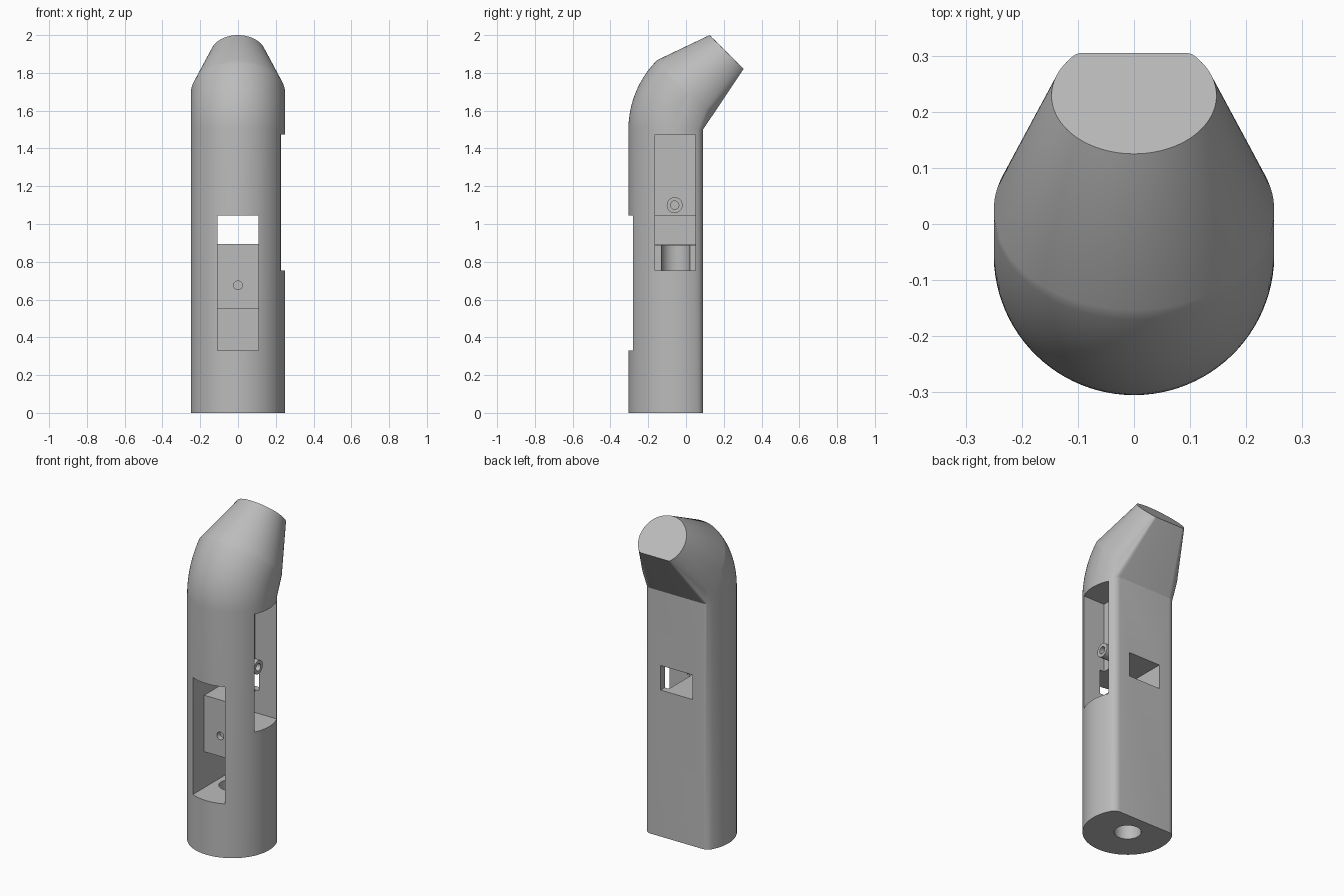
import bpy, bmesh, math
from mathutils import Matrix, Vector

cube = bpy.data.objects.get("Cube")
if cube:
    bpy.data.objects.remove(cube, do_unlink=True)

gray = bpy.data.materials.new("plain_gray")
gray.use_nodes = True
gray.diffuse_color = (0.5, 0.5, 0.5, 1)
gray.node_tree.nodes["Principled BSDF"].inputs["Base Color"].default_value = (0.5, 0.5, 0.5, 1)

AXIS_Y = -0.055      # centre line of the shaft
SHOULDER = 1.5       # height where the bend starts
PIVOT_Y = 0.215      # centre of the bend


def make_object(name, bm):
    bmesh.ops.recalc_face_normals(bm, faces=bm.faces)
    mesh = bpy.data.meshes.new(name)
    bm.to_mesh(mesh)
    bm.free()
    obj = bpy.data.objects.new(name, mesh)
    mesh.materials.append(gray)
    bpy.context.collection.objects.link(obj)
    return obj


def d_section(radius, flat, fillet):
    """Circle with one flat on the back and rounded corners, as (x, depth)."""
    cy = flat - fillet
    cx = math.sqrt((radius - fillet) ** 2 - cy ** 2)
    a = math.atan2(cy, cx)
    pts = []

    def arc(ox, oy, r, start, end, steps):
        for i in range(steps + 1):
            t = start + (end - start) * i / steps
            pts.append((ox + r * math.cos(t), oy + r * math.sin(t)))

    arc(cx, cy, fillet, a, math.pi / 2, 6)
    arc(-cx, cy, fillet, math.pi / 2, math.pi - a, 6)
    arc(0, 0, radius, math.pi - a, 2 * math.pi + a, 64)
    return pts[:-1]


def box(name, x, y, z):
    bm = bmesh.new()
    bmesh.ops.create_cube(bm, size=1)
    for v in bm.verts:
        v.co = [r[0] if c < 0 else r[1] for c, r in zip(v.co, (x, y, z))]
    return make_object(name, bm)


def rod(name, start, end, radius):
    start, end = Vector(start), Vector(end)
    axis = end - start
    turn = axis.to_track_quat('Z', 'Y').to_matrix().to_4x4()
    bm = bmesh.new()
    bmesh.ops.create_cone(bm, cap_ends=True, segments=40, radius1=radius, radius2=radius,
                          depth=axis.length,
                          matrix=Matrix.Translation((start + end) / 2) @ turn)
    return make_object(name, bm)


def combine(target, tool, operation='DIFFERENCE'):
    mod = target.modifiers.new(tool.name, 'BOOLEAN')
    mod.operation, mod.object, mod.solver = operation, tool, 'EXACT'
    tool.hide_render = True
    bpy.context.view_layer.objects.active = target
    bpy.ops.object.modifier_apply(modifier=mod.name)
    bpy.data.objects.remove(tool, do_unlink=True)


# Bent, tapering head: hull over the bend slices and the tip
shaft = d_section(0.25, 0.145, 0.05)
tip = d_section(0.147, 0.107, 0.02)
bm = bmesh.new()
STEPS = 16
for i in range(STEPS + 1):
    t = math.radians(45) * i / STEPS
    for x, d in shaft:
        reach = PIVOT_Y - AXIS_Y - d
        bm.verts.new((x, PIVOT_Y - reach * math.cos(t), SHOULDER + reach * math.sin(t)))
s = math.sqrt(0.5)
for x, d in tip:
    bm.verts.new((x, 0.229 + d * s, 1.896 - d * s))
hull = bmesh.ops.convex_hull(bm, input=bm.verts)
inside = {g for g in hull["geom_interior"] + hull["geom_unused"]
          if isinstance(g, bmesh.types.BMVert)}
bmesh.ops.delete(bm, geom=list(inside), context='VERTS')
base = [f for f in bm.faces if all(abs(v.co.z - SHOULDER) < 1e-5 for v in f.verts)]
bmesh.ops.delete(bm, geom=base, context='FACES')

# Straight shaft, welded to the head
low = [bm.verts.new((x, AXIS_Y + d, 0)) for x, d in shaft]
high = [bm.verts.new((x, AXIS_Y + d, SHOULDER)) for x, d in shaft]
bm.faces.new(low)
for i in range(len(low)):
    j = (i + 1) % len(low)
    bm.faces.new((low[i], low[j], high[j], high[i]))
bmesh.ops.remove_doubles(bm, verts=bm.verts, dist=1e-5)
bmesh.ops.dissolve_limit(bm, angle_limit=0.002, verts=bm.verts, edges=bm.edges)
body = make_object("body", bm)

# Front pocket with its deep lower end, side pocket with its deep lower end,
# and the window running through to the back
W = 0.108
combine(body, box("front_pocket", (-W, W), (-0.5, -0.172), (0.33, 1.045)))
combine(body, box("front_pocket_deep", (-W, W), (-0.5, 0.04), (0.33, 0.55)))
combine(body, box("side_pocket", (0.08, 0.5), (-0.163, 0.05), (0.755, 1.475)))
combine(body, box("side_pocket_deep", (0.0, 0.5), (-0.163, 0.05), (0.755, 0.885)))
combine(body, box("through_window", (-W, W), (-0.5, 0.5), (0.895, 1.045)))

# Wire bore up from the bottom
combine(body, rod("wire_bore", (0, AXIS_Y, -0.1), (0, AXIS_Y, 0.885), 0.075))

# Screw boss in the side pocket and the screw holes
combine(body, rod("side_boss", (0.06, -0.06, 1.1), (0.18, -0.06, 1.1), 0.042), 'UNION')
combine(body, rod("side_screw_hole", (0.04, -0.06, 1.1), (0.3, -0.06, 1.1), 0.022))
combine(body, rod("front_screw_hole", (0, -0.3, 0.675), (0, -0.14, 0.675), 0.023))

bpy.ops.object.select_all(action='DESELECT')
body.select_set(True)
bpy.context.view_layer.objects.active = body
bpy.ops.object.shade_smooth_by_angle(angle=math.radians(25))
